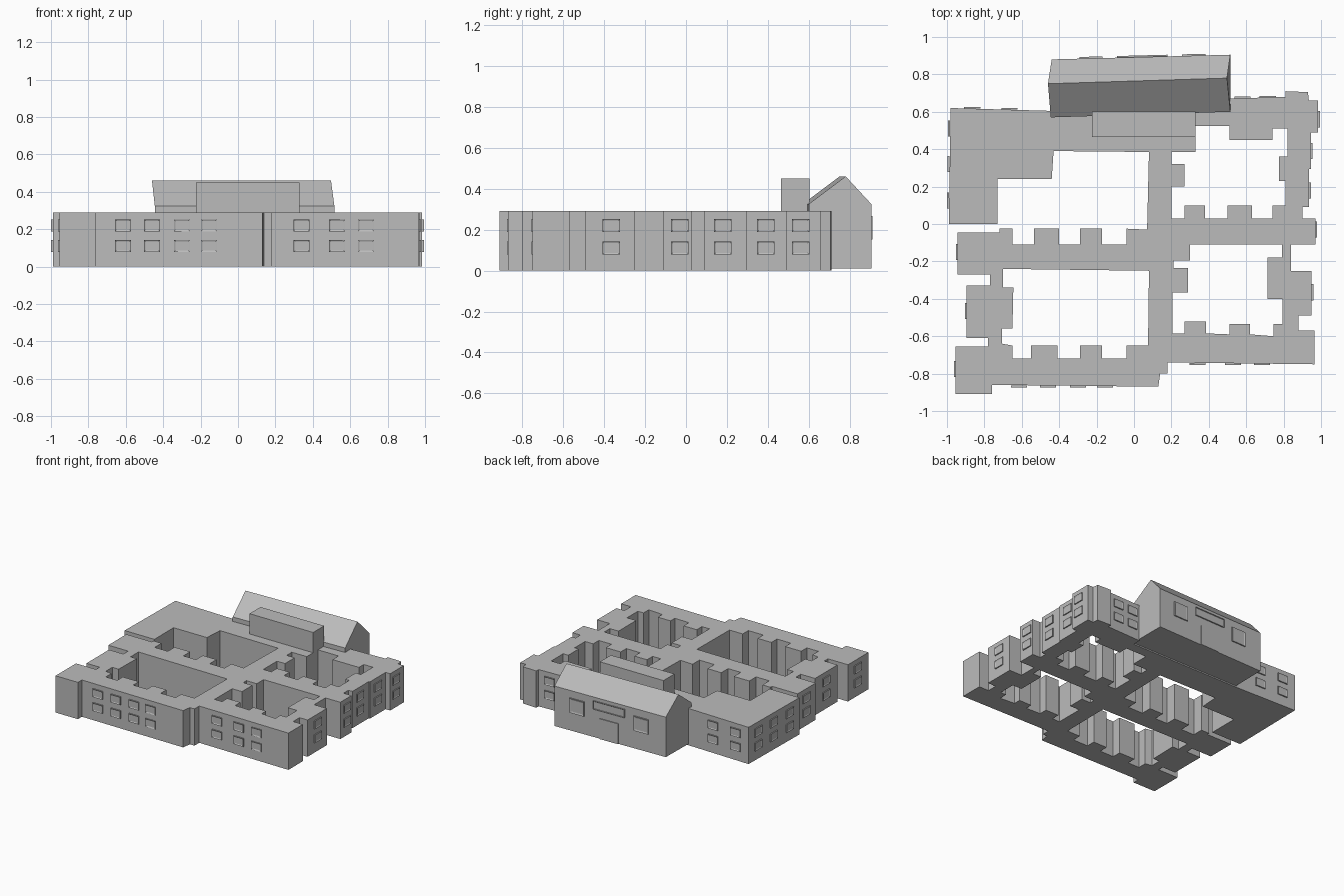
import bpy
import bmesh
from math import radians
from mathutils import Matrix, Vector

cube = bpy.data.objects.get("Cube")
if cube:
    bpy.data.objects.remove(cube, do_unlink=True)

# One plain grey for the whole building
grey = bpy.data.materials.new("building_grey")
grey.use_nodes = True
grey.diffuse_color = (.5, .5, .5, 1)
grey.node_tree.nodes["Principled BSDF"].inputs["Base Color"].default_value = grey.diffuse_color

HEIGHT = .29


def add_mesh(name, bm):
    """Turn a bmesh into a named, coloured object."""
    bmesh.ops.recalc_face_normals(bm, faces=bm.faces)
    mesh = bpy.data.meshes.new(name)
    bm.to_mesh(mesh)
    bm.free()
    mesh.materials.append(grey)
    obj = bpy.data.objects.new(name, mesh)
    bpy.context.collection.objects.link(obj)
    return obj


def teeth(stops, near, far):
    """Stepped wall along x: the depth swaps at every stop."""
    points = []
    for x in stops:
        points += [(x, near), (x, far)]
        near, far = far, near
    return points


def runs(y, pieces):
    """Stepped wall along y: each piece is (x, y where it ends)."""
    points = []
    for x, end in pieces:
        points += [(x, y), (x, end)]
        y = end
    return points


# Outer walls, clockwise from the back corner
north = [(-.98, .62), (-.45, .605), (.51, .605), (.51, .67), (.81, .68),
         (.81, .71), (.93, .705), (.935, .66)]
east = runs(.66, [(.985, .49), (.945, .295), (.935, .09), (.9, .03), (.97, -.11),
                  (.84, -.25), (.95, -.49), (.88, -.57), (.965, -.75)])
south = [(.18, -.74), (.18, -.8), (.14, -.8), (.13, -.87), (-.76, -.86), (-.76, -.91)]
west = runs(-.91, [(-.955, -.655), (-.78, -.61), (-.895, -.33), (-.77, -.27),
                   (-.943, -.045), (-.72, -.025)])

# The first courtyard opens to the side through a narrow gap
open_court = teeth([-.65, -.535, -.4, -.29, -.17, -.04], -.025, -.11)
open_court += [(.07, -.03), (.08, .385), (-.43, .39), (-.44, .24),
               (-.73, .24), (-.73, 0), (-.99, 0)]

# The three closed courtyards
front_left_court = [(-.7, -.24), (.08, -.25), (.075, -.65)]
front_left_court += teeth([-.04, -.17, -.29, -.41, -.55, -.65], -.65, -.72)
front_left_court += [(-.705, -.64)]
front_left_court += [(-.705, -.56), (-.65, -.56), (-.645, -.34), (-.7, -.34)]

back_right_court = [(.2, .385), (.33, .385), (.33, .525), (.51, .525),
                    (.51, .45), (.74, .45), (.74, .51)]
back_right_court += runs(.51, [(.82, .36), (.775, .23), (.81, .1)])
back_right_court += teeth([.74, .63, .5, .38, .27], .1, .03)
back_right_court += runs(.03, [(.2, .2), (.27, .32)]) + [(.2, .32)]

front_right_court = runs(-.11, [(.3, -.195), (.21, -.235), (.29, -.365), (.205, -.585)])
front_right_court += teeth([.27, .385], -.585, -.52)
front_right_court += teeth([.51, .62], -.59, -.535)
front_right_court += [(.745, -.6), (.745, -.535)]
front_right_court += runs(-.535, [(.795, -.4), (.715, -.18), (.79, -.11)])

# Main block: filled outline with courtyard holes, extruded to full height
curve = bpy.data.curves.new("main_block", "CURVE")
curve.dimensions = "2D"
curve.fill_mode = "BOTH"
curve.extrude = HEIGHT / 2
for loop in (north + east + south + west + open_court,
             front_left_court, back_right_court, front_right_court):
    spline = curve.splines.new("POLY")
    spline.points.add(len(loop) - 1)
    spline.use_cyclic_u = True
    for point, (x, y) in zip(spline.points, loop):
        point.co = (x, y, 0, 1)
outline = bpy.data.objects.new("main_block_outline", curve)
bpy.context.collection.objects.link(outline)
bpy.context.view_layer.update()
graph = bpy.context.evaluated_depsgraph_get()
bm = bmesh.new()
bm.from_mesh(bpy.data.meshes.new_from_object(outline.evaluated_get(graph)))
bmesh.ops.remove_doubles(bm, verts=bm.verts, dist=.0001)
bmesh.ops.translate(bm, verts=bm.verts, vec=(0, 0, HEIGHT / 2))
bpy.data.objects.remove(outline, do_unlink=True)
for face in bm.faces:
    face.smooth = False
add_mesh("main_block", bm)

# Hall with a pitched roof, set slightly askew at the back
BASE, EAVE, RIDGE = .01, .325, .46


def hall_end(front, ridge, back):
    """Five corners of one gable end."""
    return [(*front, BASE), (*front, EAVE), (*ridge, RIDGE), (*back, EAVE), (*back, BASE)]


bm = bmesh.new()
left = [bm.verts.new(p) for p in hall_end((-.445, .57), (-.46, .75), (-.44, .88))]
right = [bm.verts.new(p) for p in hall_end((.515, .6), (.497, .78), (.515, .905))]
bm.faces.new(left)
bm.faces.new(right)
for i in range(len(left)):
    bm.faces.new((left[i - 1], left[i], right[i], right[i - 1]))
add_mesh("gabled_hall", bm)


def add_box(name, low, high):
    """Box between two opposite corners."""
    low, high = Vector(low), Vector(high)
    bm = bmesh.new()
    bmesh.ops.create_cube(bm, size=1)
    bmesh.ops.scale(bm, verts=bm.verts, vec=high - low)
    bmesh.ops.translate(bm, verts=bm.verts, vec=(low + high) / 2)
    add_mesh(name, bm)


add_box("rooftop_block", (-.225, .465, HEIGHT - .02), (.33, .602, .45))

TURN = {"front": 0, "right": 90, "back": 180, "left": 270}


def add_plate(name, side, x, y, z, width, height, skew=0, frame=.012):
    """Thin wall plate with a raised frame around a sunken panel."""
    bm = bmesh.new()
    bmesh.ops.create_cube(bm, size=1)
    bmesh.ops.scale(bm, verts=bm.verts, vec=(width, .009, height))
    bmesh.ops.translate(bm, verts=bm.verts, vec=(0, -.004, 0))
    outer = [f for f in bm.faces if f.normal.y < -.5]
    if frame:
        bmesh.ops.inset_individual(bm, faces=outer, thickness=frame, depth=-.004)
    spin = Matrix.Rotation(radians(TURN[side] + skew), 4, "Z")
    bm.transform(Matrix.Translation((x, y, z)) @ spin)
    add_mesh(name, bm)


def add_windows(side, spots):
    """Two storeys of windows at each (x, y) spot of a wall."""
    for x, y in spots:
        for storey, z in (("lower", .11), ("upper", .22)):
            add_plate(f"{side}_{storey}_window", side, x, y, z, .086, .064)


add_windows("front", [(x, -.865) for x in (-.615, -.46, -.3, -.155)])
add_windows("front", [(x, -.745) for x in (.34, .53, .685)])
add_windows("right", [(.985, .56), (.945, .39), (.937, .18), (.97, -.03), (.95, -.365)])
add_windows("left", [(-.985, .51), (-.988, .32), (-.99, .125),
                     (-.944, -.15), (-.895, -.465), (-.955, -.775)])
add_windows("back", [(-.865, .618), (-.665, .612), (.58, .672), (.715, .677)])

# Hall details on the back wall
for x, y in ((-.23, .886), (.32, .9)):
    add_plate("hall_window", "back", x, y, .21, .125, .115, skew=1.5, frame=.018)
add_plate("hall_panel", "back", .045, .893, .265, .27, .065, skew=1.5, frame=.006)
add_plate("hall_door", "back", .045, .891, .09, .16, .16, skew=1.5, frame=0)
